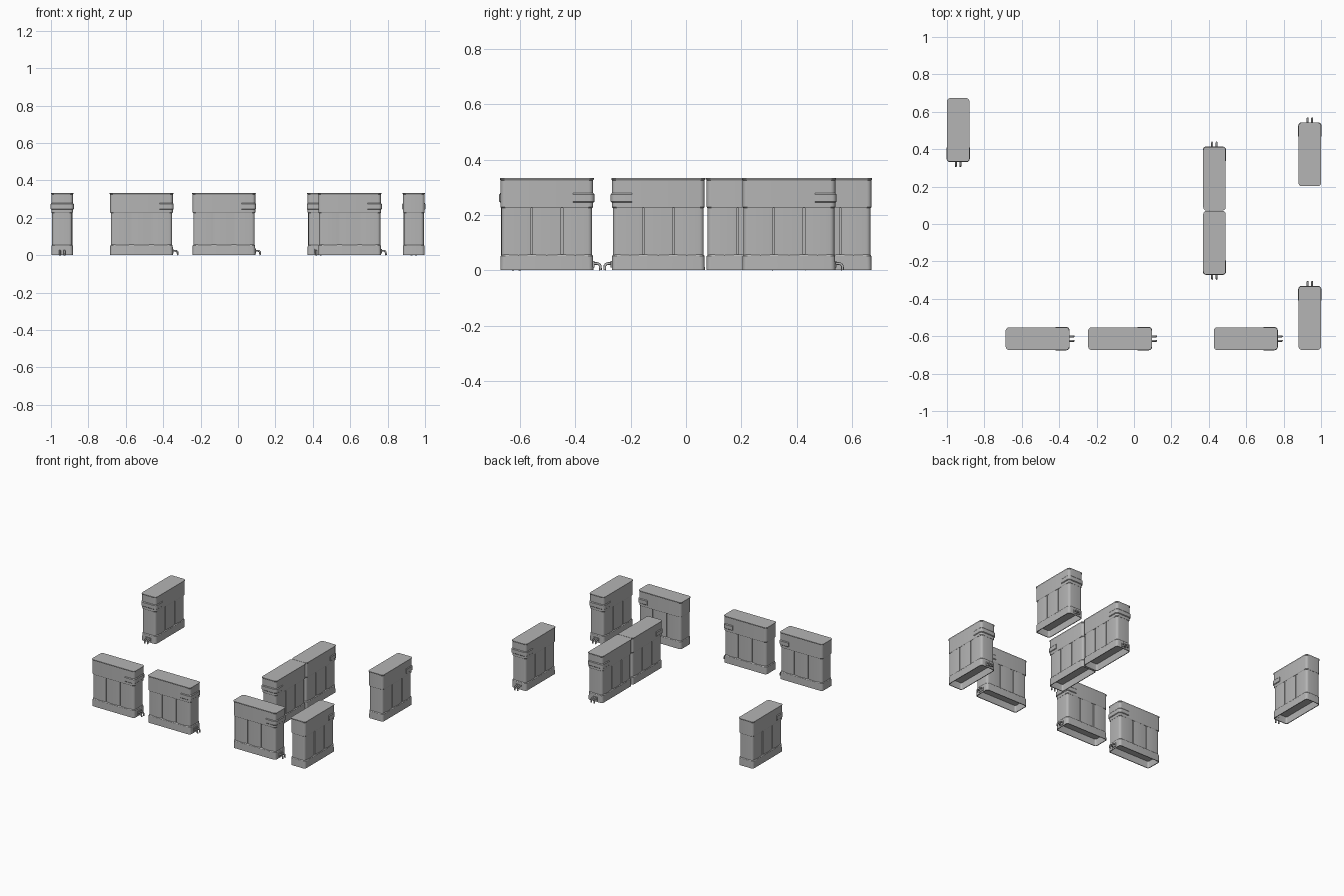
import bpy, bmesh
from math import sin, cos, pi, radians
from mathutils import Matrix

cube = bpy.data.objects.get("Cube")
if cube:
    bpy.data.objects.remove(cube, do_unlink=True)

grey = bpy.data.materials.new("mid grey")
grey.use_nodes = True
shade = (0.46, 0.46, 0.46, 1)
grey.diffuse_color = shade
grey.node_tree.nodes["Principled BSDF"].inputs["Base Color"].default_value = shade

HX, HY = 0.168, 0.058      # half length and half width of one cabinet
TOP, CAP, BASE = 0.333, 0.225, 0.055


def rounded(hx, hy, r, steps=5):
    """Counter-clockwise rounded rectangle."""
    pts = []
    for k, (sx, sy) in enumerate([(1, 1), (-1, 1), (-1, -1), (1, -1)]):
        for i in range(steps + 1):
            a = pi / 2 * (k + i / steps)
            pts.append((sx * (hx - r) + r * cos(a), sy * (hy - r) + r * sin(a)))
    return pts


def grooved(hx, hy, r):
    """Rounded rectangle with two grooves and softly bowed panels on each long side."""
    corners = rounded(hx, hy, r)
    third, w, d, bow = hx / 3, 0.003, 0.006, 0.002
    side = []
    edges = [hx - r, third, -third, r - hx]
    for a, b in zip(edges, edges[1:]):
        start = a if a == edges[0] else a - w
        end = b if b == edges[-1] else b + w
        for i in range(7):
            t = i / 6
            side.append((start + (end - start) * t, hy + bow * sin(pi * t)))
        if b != edges[-1]:
            side += [(b + w, hy - d), (b - w, hy - d)]
    side = side[1:-1]
    n = len(corners) // 4
    back = [(-x, -y) for x, y in side]
    return corners[:n] + side + corners[n:3 * n] + back + corners[3 * n:]


def loft(name, rings):
    """Skin a closed solid through (outline, z) rings."""
    bm = bmesh.new()
    loops = [[bm.verts.new((x, y, z)) for x, y in pts] for pts, z in rings]
    for lo, hi in zip(loops, loops[1:]):
        n = len(lo)
        for i in range(n):
            j = (i + 1) % n
            bm.faces.new((lo[i], lo[j], hi[j], hi[i]))
    bm.faces.new(loops[0][::-1])
    bm.faces.new(loops[-1])
    bmesh.ops.recalc_face_normals(bm, faces=bm.faces)
    mesh = bpy.data.meshes.new(name)
    bm.to_mesh(mesh)
    bm.free()
    mesh.materials.append(grey)
    mesh.shade_smooth()
    mesh.set_sharp_from_angle(angle=radians(32))
    return mesh


def inset(d, r=0.017):
    return rounded(HX - d, HY - d, r)


# Hollow plinth, open underneath
plinth = loft("plinth", [
    (inset(0.010, 0.010), 0.045), (inset(0.005, 0.013), 0.0),
    (inset(0), 0.0), (inset(0.001), BASE - 0.004), (inset(0.005), BASE + 0.002)])

# Panelled body
panel = grooved(HX - 0.004, HY - 0.005, 0.016)
body = loft("body", [(panel, BASE - 0.003), (panel, CAP + 0.004)])

# Cap with a thin lip around its top
cap = loft("cap", [
    (inset(0.003), CAP), (inset(0.0005), CAP + 0.004),
    (inset(0.0005), TOP - 0.008), (inset(-0.002), TOP - 0.004), (inset(-0.002), TOP)])


# Band that wraps the pipe end of the cap
def band_outline(grow):
    return [(max(x, 0.095), y) for x, y in rounded(HX + grow, HY + grow, 0.018)]


band = loft("wrap_band", [
    (band_outline(0), 0.244), (band_outline(0.004), 0.248),
    (band_outline(0.004), 0.274), (band_outline(0), 0.279)])

# Flange behind the pipes
flange_outline = [(x + HX, y) for x, y in rounded(0.004, 0.02, 0.002, 2)]
flange = loft("pipe_flange", [(flange_outline, 0.010), (flange_outline, 0.034)])

# Pair of bent outlet pipes
pipes = bpy.data.curves.new("outlet_pipes", "CURVE")
pipes.dimensions = "3D"
pipes.bevel_depth = 0.005
pipes.bevel_resolution = 2
pipes.use_fill_caps = True
path = [(0.160, 0.024), (0.182, 0.024), (0.189, 0.022), (0.193, 0.016), (0.194, 0.0)]
for y in (-0.012, 0.012):
    spline = pipes.splines.new("POLY")
    spline.points.add(len(path) - 1)
    for p, (x, z) in zip(spline.points, path):
        p.co = (x, y, z, 1)
    spline.use_smooth = True
pipes.materials.append(grey)

# Cabinet placements: x, y, heading of the pipe end in quarter turns
cabinets = [
    (-0.940, 0.503, -1), (0.430, 0.242, 1), (0.430, -0.100, -1), (0.940, 0.372, 1),
    (0.940, -0.503, 1), (-0.516, -0.613, 0), (-0.075, -0.613, 0), (0.597, -0.613, 0)]

for number, (x, y, turn) in enumerate(cabinets, 1):
    place = Matrix.Translation((x, y, 0)) @ Matrix.Rotation(turn * pi / 2, 4, "Z")
    for data in (plinth, body, cap, band, flange, pipes):
        obj = bpy.data.objects.new(f"{data.name}_{number}", data)
        obj.matrix_world = place
        bpy.context.scene.collection.objects.link(obj)
